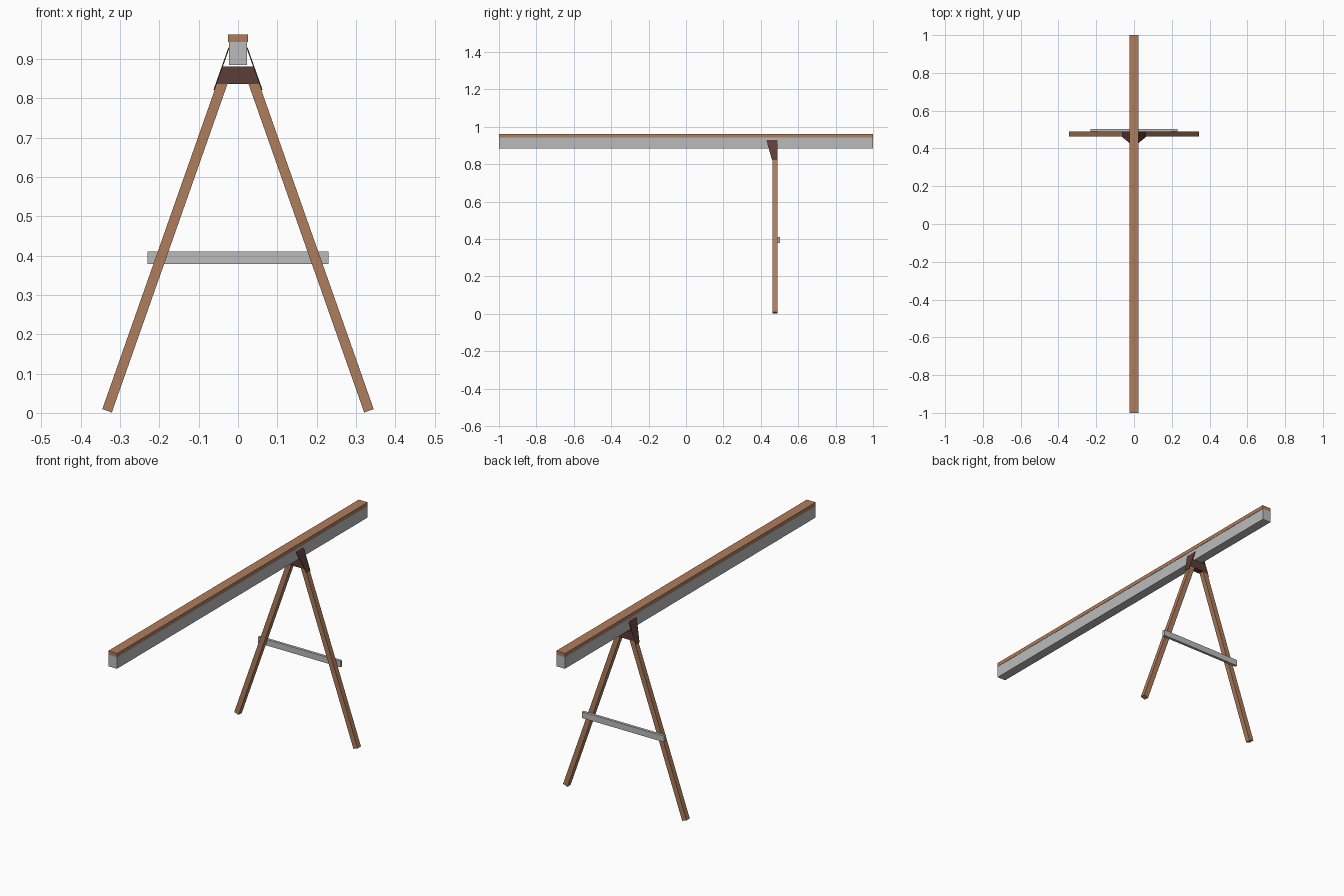
import bpy, math

if "Cube" in bpy.data.objects:
    bpy.data.objects.remove(bpy.data.objects["Cube"])


def material(name, rgb):
    m = bpy.data.materials.new(name)
    m.diffuse_color = (*rgb, 1)
    m.use_nodes = True
    m.node_tree.nodes["Principled BSDF"].inputs["Base Color"].default_value = m.diffuse_color
    return m


WOOD = material("warm_wood", (0.42, 0.205, 0.11))
GREY = material("light_grey", (0.5, 0.5, 0.5))
DARK = material("dark_brown_metal", (0.105, 0.047, 0.038))


def prism(name, bottom, top, mat):
    """Solid between two matching four-point loops."""
    faces = [(3, 2, 1, 0), (4, 5, 6, 7)]
    faces += [(i, (i + 1) % 4, (i + 1) % 4 + 4, i + 4) for i in range(4)]
    me = bpy.data.meshes.new(name)
    me.from_pydata(bottom + top, [], faces)
    me.materials.append(mat)
    ob = bpy.data.objects.new(name, me)
    bpy.context.collection.objects.link(ob)
    # consistent outward normals
    bpy.context.view_layer.objects.active = ob
    ob.select_set(True)
    bpy.ops.object.mode_set(mode='EDIT')
    bpy.ops.mesh.select_all(action='SELECT')
    bpy.ops.mesh.normals_make_consistent(inside=False)
    bpy.ops.object.mode_set(mode='OBJECT')
    ob.select_set(False)
    return ob


def box(name, x, y, z, mat):
    loop = [(x[0], y[0]), (x[1], y[0]), (x[1], y[1]), (x[0], y[1])]
    return prism(name, [(*p, z[0]) for p in loop], [(*p, z[1]) for p in loop], mat)


# Long beam: two grey boards under a wooden cap
box("beam_cap", (-0.025, 0.025), (-1, 1), (0.944, 0.963), WOOD)
box("beam_board_left", (-0.0235, 0), (-1, 1), (0.885, 0.944), GREY)
box("beam_board_right", (0, 0.0235), (-1, 1), (0.885, 0.944), GREY)

# Cross brace on the back of the legs
box("cross_brace", (-0.23, 0.23), (0.489, 0.503), (0.379, 0.41), GREY)

# Leg frame: direction up the leg and across it, in the x-z plane
Y0, Y1 = 0.463, 0.489
ANG = math.radians(19.4)
UP = (-math.sin(ANG), math.cos(ANG))
ACROSS = (math.cos(ANG), math.sin(ANG))
FOOT = (0.321, 0.001)
WIDTH = 0.0257


def on_leg(across, up):
    return (FOOT[0] + ACROSS[0] * across + UP[0] * up,
            FOOT[1] + ACROSS[1] * across + UP[1] * up)


def at_height(across, z):
    return on_leg(across, (z - FOOT[1] - ACROSS[1] * across) / UP[1])


for side, label in ((1, "right"), (-1, "left")):
    # Square-cut foot, top ends level inside the bracket
    profile = [on_leg(0, 0), on_leg(WIDTH, 0),
               at_height(WIDTH, 0.87), at_height(0, 0.87)]
    prism("leg_" + label, [(side * x, Y0, z) for x, z in profile],
          [(side * x, Y1, z) for x, z in profile], WOOD)
    # Sloped bracket plate lying against the outside of the leg
    outline = [(0.460, 0.822), (0.490, 0.822), (0.490, 0.93), (0.429, 0.93)]
    plate = []
    for off in (WIDTH, WIDTH + 0.003):
        plate.append([(side * at_height(off, z)[0], y, at_height(off, z)[1])
                      for y, z in outline])
    prism("bracket_plate_" + label, plate[0], plate[1], DARK)

# Bracket block joining the leg tops under the beam
zb, zt = 0.837, 0.881
xb, xt = at_height(WIDTH, zb)[0], at_height(WIDTH, zt)[0]
trap = [(-xb, zb), (xb, zb), (xt, zt), (-xt, zt)]
prism("bracket_block", [(x, Y0 - 0.002, z) for x, z in trap],
      [(x, Y1 + 0.001, z) for x, z in trap], DARK)
